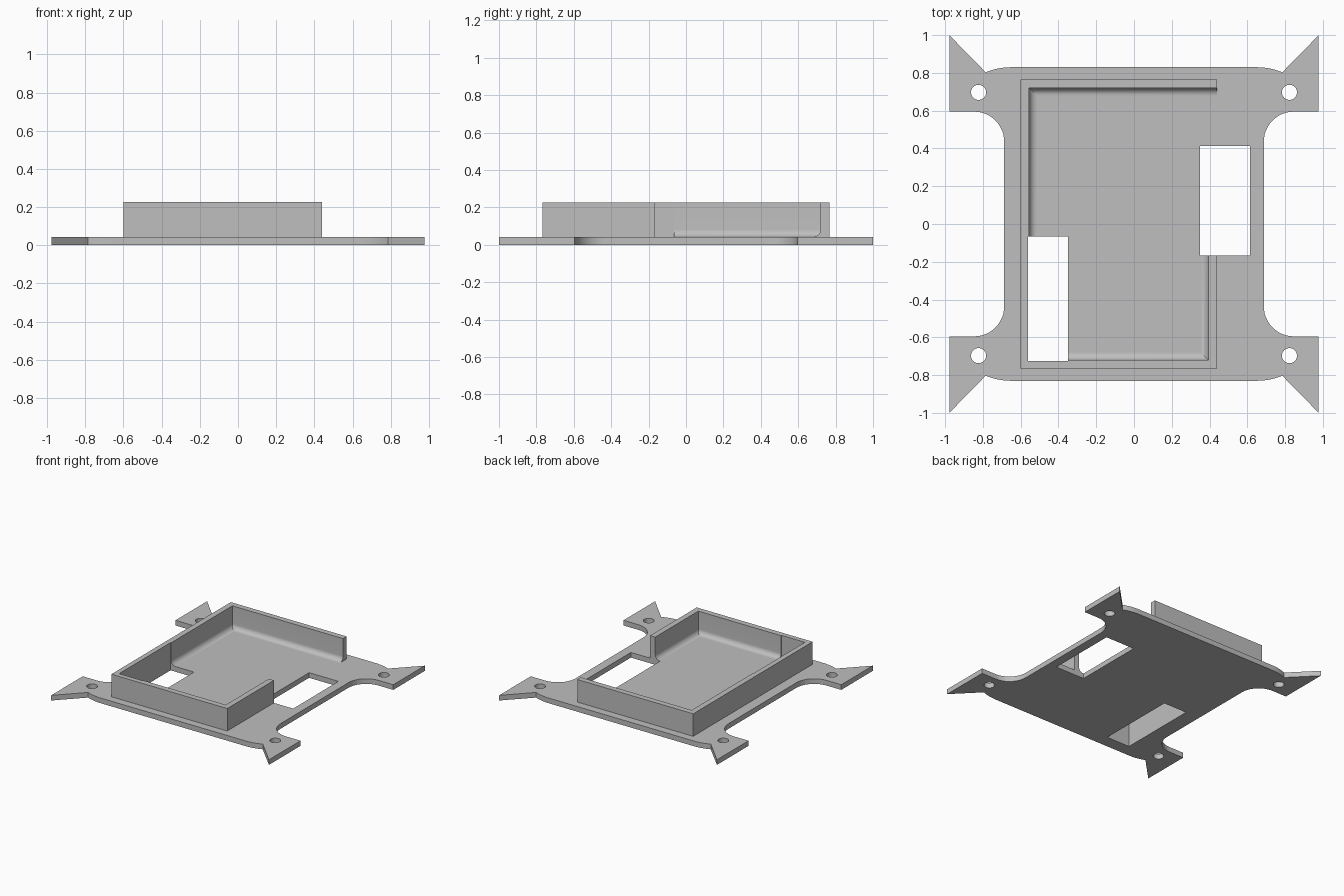
import bpy, bmesh, math
from mathutils import Vector

if "Cube" in bpy.data.objects:
    bpy.data.objects.remove(bpy.data.objects["Cube"])

grey = bpy.data.materials.new("plain grey")
grey.use_nodes = True
GREY = (0.52, 0.52, 0.52, 1)
grey.diffuse_color = GREY
grey.node_tree.nodes["Principled BSDF"].inputs["Base Color"].default_value = GREY

PLATE_T, TOP = 0.042, 0.225
HOLE_R, WALL, FILLET = 0.04, 0.046, 0.04


def arc(cx, cy, r, a0, a1, n=12):
    angles = [math.radians(a0 + (a1 - a0) * i / n) for i in range(n + 1)]
    return [(cx + r * math.cos(a), cy + r * math.sin(a)) for a in angles]


def rect(x0, x1, y0, y1):
    return [(x0, y0), (x1, y0), (x1, y1), (x0, y1)]


def finish(obj):
    obj.data.materials.clear()
    obj.data.materials.append(grey)
    bpy.ops.object.select_all(action='DESELECT')
    obj.select_set(True)
    bpy.context.view_layer.objects.active = obj
    bpy.ops.object.shade_smooth_by_angle(angle=math.radians(30))


def add_mesh(name, bm):
    bmesh.ops.recalc_face_normals(bm, faces=bm.faces)
    mesh = bpy.data.meshes.new(name)
    bm.to_mesh(mesh)
    bm.free()
    obj = bpy.data.objects.new(name, mesh)
    bpy.context.collection.objects.link(obj)
    return obj


# Plate outline: one quarter, mirrored round to all four corners
quarter = arc(0.847, 0.435, 0.16, 180, 90)
quarter += [(0.978, 0.595), (0.978, 1.0)]
quarter += arc(0.65, 0.479, 0.351, 67.4, 90, 8)
half = quarter + [(-x, y) for x, y in reversed(quarter)]
outline = half + [(-x, -y) for x, y in half]

# Screw holes and the two cable openings
loops = [outline]
for sx in (-1, 1):
    for sy in (-1, 1):
        loops.append(arc(sx * 0.823, sy * 0.697, HOLE_R, 0, 360, 32)[:-1])
left_opening = (-0.56, -0.35, -0.726, -0.065)
loops.append(rect(*left_opening))
loops.append(rect(0.35, 0.613, -0.168, 0.412))

# Base plate: filled flat curve, extruded
curve = bpy.data.curves.new("base_plate", 'CURVE')
curve.dimensions = '2D'
curve.fill_mode = 'BOTH'
curve.extrude = PLATE_T / 2
for loop in loops:
    spline = curve.splines.new('POLY')
    spline.points.add(len(loop) - 1)
    for point, (x, y) in zip(spline.points, loop):
        point.co = (x, y, 0, 1)
    spline.use_cyclic_u = True
temp = bpy.data.objects.new("plate_curve", curve)
bpy.context.collection.objects.link(temp)
bpy.context.view_layer.update()
bm = bmesh.new()
bm.from_mesh(temp.evaluated_get(bpy.context.evaluated_depsgraph_get()).to_mesh())
temp.to_mesh_clear()
bpy.data.objects.remove(temp)
bmesh.ops.remove_doubles(bm, verts=bm.verts, dist=1e-5)
bmesh.ops.translate(bm, verts=bm.verts, vec=(0, 0, PLATE_T / 2))
finish(add_mesh("base_plate", bm))

# Tray wall: filleted section (inward offset, height) swept with mitred corners
sunk = PLATE_T - 0.01
section = [(0, sunk), (0, TOP), (WALL, TOP)]
section += arc(WALL + FILLET, PLATE_T + FILLET, FILLET, 180, 270, 10)
section += [(WALL + FILLET, sunk)]
# Each stop: position and inward mitre direction
stops = [((0.44, -0.168), (-1, 0)), ((0.44, -0.766), (-1, 1)),
         ((-0.601, -0.766), (1, 1)), ((-0.601, 0.766), (1, -1)),
         ((0.44, 0.766), (0, -1))]
bm = bmesh.new()
rings = [[bm.verts.new((x + dx * u, y + dy * u, z)) for u, z in section]
         for (x, y), (dx, dy) in stops]
for a, b in zip(rings, rings[1:]):
    for i in range(len(section)):
        j = (i + 1) % len(section)
        bm.faces.new((a[i], a[j], b[j], b[i]))
bm.faces.new(rings[0])
bm.faces.new(rings[-1])
wall = add_mesh("tray_wall", bm)

# Carry the left opening up through the wall foot
bm = bmesh.new()
base = bm.faces.new([bm.verts.new((x, y, -0.1)) for x, y in rect(*left_opening)])
up = bmesh.ops.extrude_face_region(bm, geom=[base])["geom"]
bmesh.ops.translate(bm, vec=Vector((0, 0, 0.5)),
                    verts=[v for v in up if isinstance(v, bmesh.types.BMVert)])
cutter = add_mesh("opening_cutter", bm)
cutter.hide_render = True
cut = wall.modifiers.new("opening", 'BOOLEAN')
cut.operation = 'DIFFERENCE'
cut.solver = 'EXACT'
cut.object = cutter
bpy.context.view_layer.objects.active = wall
bpy.ops.object.modifier_apply(modifier=cut.name)
bpy.data.objects.remove(cutter)
finish(wall)
